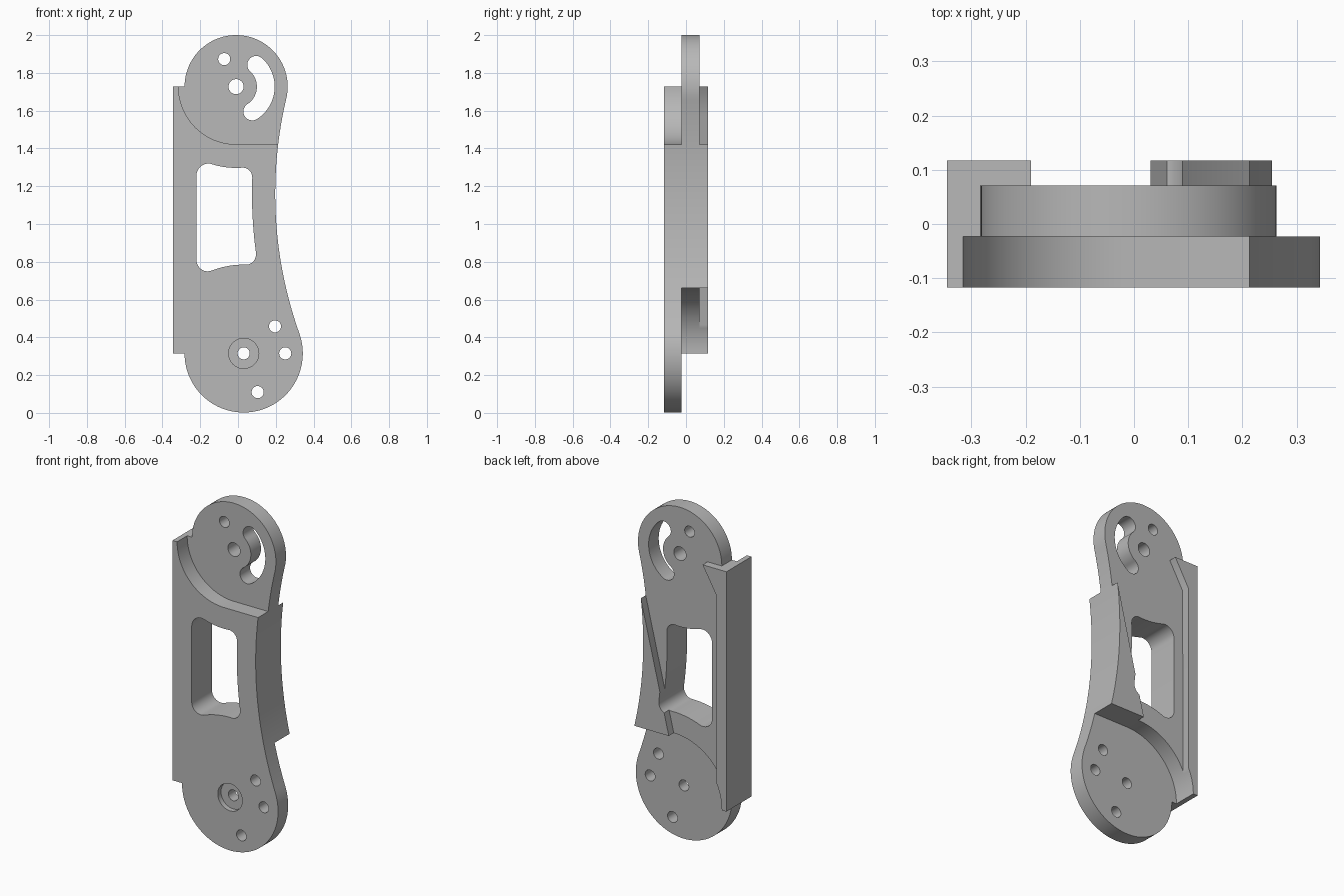
import bpy, bmesh
from math import sin, cos, radians, sqrt
from mathutils import Vector

cube = bpy.data.objects.get("Cube")
if cube:
    bpy.data.objects.remove(cube)

# Shared layout: pivot centres, waist curve and depth layers
TOP, LOW, WAIST = (-0.01, 1.727), (0.03, 0.315), (2.397, 1.16)
FRONT, MID, BACK, REAR = -0.117, -0.023, 0.071, 0.117
LEFT = -0.345
SHELF, STEP = 0.66, 1.422


def arc(c, r, a, b, n=24):
    return [(c[0] + r * cos(radians(a + (b - a) * i / n)),
             c[1] + r * sin(radians(a + (b - a) * i / n))) for i in range(n + 1)]


def side(z0, z1, r=2.2, n=12):
    """Concave side curve between two heights."""
    zs = [z0 + (z1 - z0) * i / n for i in range(n + 1)]
    return [(WAIST[0] - sqrt(r * r - (z - WAIST[1]) ** 2), z) for z in zs]


def fillet(p, corner, q, n=8):
    """Round corner from p to q as a conic close to a circle."""
    p, c, q = Vector(p), Vector(corner), Vector(q)
    w = sin((p - c).angle(q - c) / 2)
    pts = []
    for i in range(1, n):
        t = i / n
        a, b, d = (1 - t) ** 2, 2 * w * t * (1 - t), t * t
        pts.append(tuple((p * a + c * b + q * d) / (a + b + d)))
    return pts


def plate(name, outline, y0, y1):
    """Extrude an x-z outline between two depths."""
    bm = bmesh.new()
    verts = [bm.verts.new((x, y0, z)) for x, z in outline]
    bmesh.ops.remove_doubles(bm, verts=verts, dist=0.0015)
    face = bm.faces.new(list(bm.verts))
    ext = bmesh.ops.extrude_face_region(bm, geom=[face])
    moved = [v for v in ext["geom"] if isinstance(v, bmesh.types.BMVert)]
    bmesh.ops.translate(bm, vec=(0, y1 - y0, 0), verts=moved)
    bmesh.ops.recalc_face_normals(bm, faces=bm.faces)
    mesh = bpy.data.meshes.new(name)
    bm.to_mesh(mesh)
    bm.free()
    ob = bpy.data.objects.new(name, mesh)
    bpy.context.collection.objects.link(ob)
    return ob


def disc(name, c, r, y0=-0.3, y1=0.3):
    return plate(name, arc(c, r, 0, 360, 32)[:-1], y0, y1)


# Front layer with the lower round end and the clearance above
arm = plate("link_arm",
            [(LEFT, TOP[1]), (LEFT, LOW[1])]
            + arc(LOW, 0.313, 180, 379.6, 56)
            + side(0.42, SHELF) + side(SHELF, STEP, n=24)
            + arc(TOP, 0.305, 270, 180), FRONT, MID)

# Middle layer with the upper round end
low_clear = arc(LOW, 0.345, 180, 154, 8)
middle = plate("middle_layer",
               [(LEFT, TOP[1]), (LEFT, LOW[1])] + low_clear
               + arc(LOW, 0.345, 154, 90, 18)
               + side(SHELF, STEP, n=24) + side(STEP, 1.664)
               + arc(TOP, 0.273, -13.25, 180, 56), MID, BACK)

# Rear rail along one edge, and wedge rib along the other
rail = plate("rear_rail", [(LEFT, TOP[1]), (LEFT, LOW[1])] + low_clear
             + [(-0.28, 1.57), (-0.19, TOP[1])], BACK, REAR)
rib = plate("rear_rib", [(LOW[0], SHELF)] + side(SHELF, STEP, n=24), BACK, REAR)

# Window: sides follow the round ends and the waist
def over(x):
    return (x, TOP[1] - sqrt(0.43 ** 2 - (x - TOP[0]) ** 2))


def under(x):
    return (x, LOW[1] + sqrt(0.47 ** 2 - (x - LOW[0]) ** 2))


def span(f, x0, x1, n=10):
    return [f(x0 + (x1 - x0) * i / n) for i in range(n + 1)]


wl = -0.22
edges = [[(wl, 0.81), (wl, 1.255)], span(over, -0.135, 0.018),
         side(1.245, 0.85, 2.323), span(under, 0.04, -0.135)]
corners = [over(wl), over(0.078), under(0.105), under(wl)]
outline = []
for i, edge in enumerate(edges):
    outline += edge + fillet(edge[-1], corners[i], edges[(i + 1) % 4][0])
window = plate("window_cutter", outline, -0.3, 0.3)

# Curved slot around the upper pivot
a0, a1, r, w = -57, 47.5, 0.157, 0.047
slot = plate("slot_cutter",
             arc(TOP, r + w, a0, a1) + arc(arc(TOP, r, a1, a1, 1)[0], w, a1, a1 + 180, 14)
             + arc(TOP, r - w, a1, a0) + arc(arc(TOP, r, a0, a0, 1)[0], w, a0 + 180, a0 + 360, 14),
             -0.3, 0.3)

# Pivot holes, bolt holes and the shallow counterbore
cutters = [window, slot, disc("pivot_hole", TOP, 0.04),
           disc("counterbore", LOW, 0.08, -0.3, FRONT + 0.03)]
for c in [(-0.073, 1.873), LOW, (0.196, 0.458), (0.25, 0.315), (0.104, 0.11)]:
    cutters.append(disc("bolt_hole", c, 0.032))

# Combine everything into one solid
helpers = [middle, rail, rib] + cutters
for ob in helpers:
    ob.hide_render = True
    mod = arm.modifiers.new(ob.name, "BOOLEAN")
    mod.operation = "DIFFERENCE" if ob in cutters else "UNION"
    mod.solver = "EXACT"
    mod.object = ob
bpy.context.view_layer.update()
solid = bpy.data.meshes.new_from_object(arm.evaluated_get(bpy.context.evaluated_depsgraph_get()))
arm.modifiers.clear()
arm.data = solid
for ob in helpers:
    bpy.data.objects.remove(ob)

# Plain grey metal
grey = bpy.data.materials.new("plain_grey")
grey.use_nodes = True
colour = (0.48, 0.48, 0.48, 1)
grey.diffuse_color = colour
grey.node_tree.nodes["Principled BSDF"].inputs["Base Color"].default_value = colour
arm.data.materials.clear()
arm.data.materials.append(grey)

bpy.ops.object.select_all(action="DESELECT")
arm.select_set(True)
bpy.context.view_layer.objects.active = arm
bpy.ops.object.shade_smooth_by_angle(angle=radians(30))
